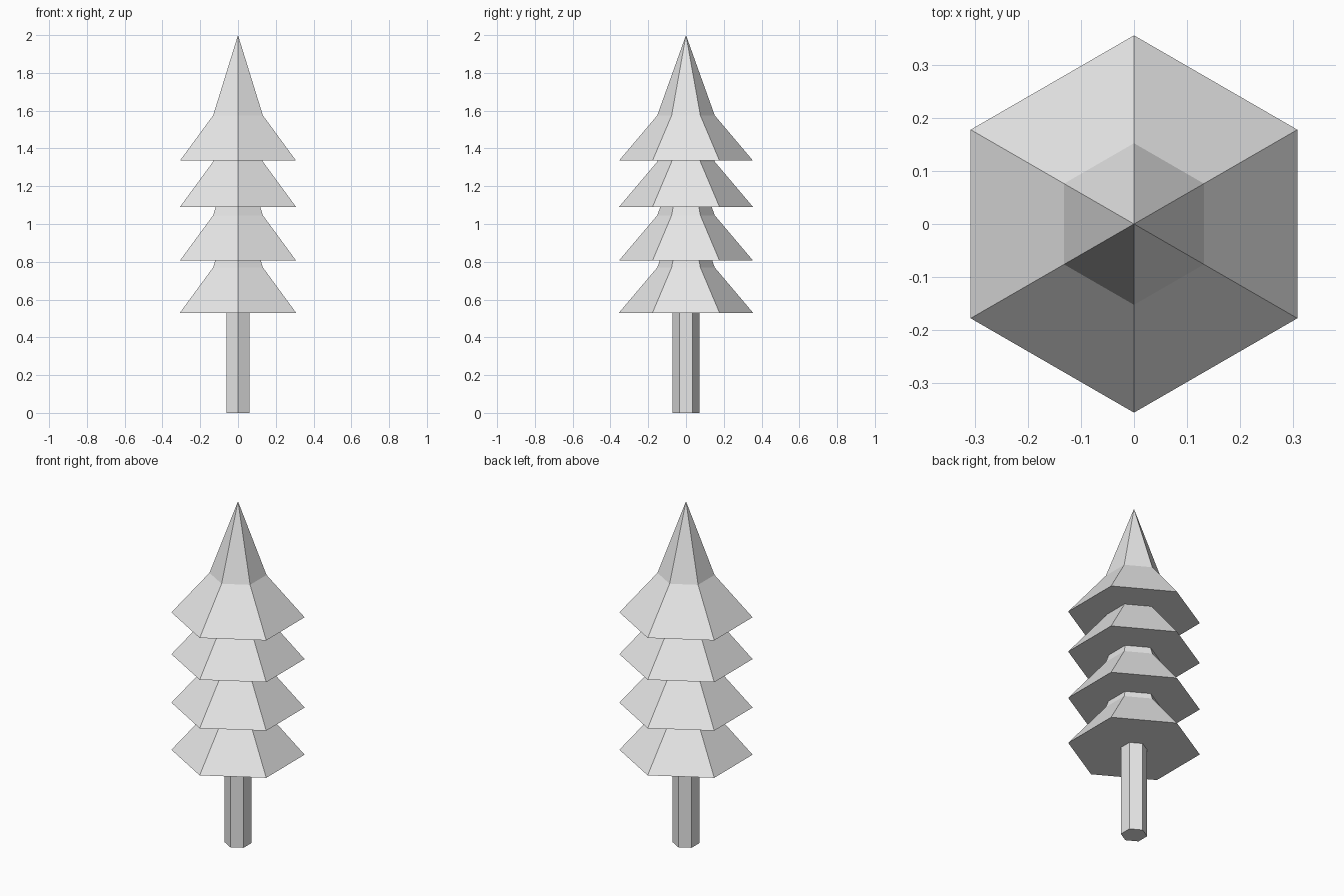
import bpy
import bmesh
from math import cos, sin, pi

cube = bpy.data.objects.get("Cube")
if cube:
    bpy.data.objects.remove(cube)

SIDES = 6

# One flat grey for the whole tree
grey = bpy.data.materials.new("light_grey")
grey.use_nodes = True
colour = (0.8, 0.8, 0.8, 1)
grey.diffuse_color = colour
grey.node_tree.nodes["Principled BSDF"].inputs["Base Color"].default_value = colour


def hex_lathe(name, profile, z):
    """Closed six-sided solid from (radius, height) pairs; radius 0 makes a tip."""
    bm = bmesh.new()
    rings = []
    for r, h in profile:
        count = SIDES if r > 0 else 1
        rings.append([bm.verts.new((r * cos(pi / 2 + 2 * pi * i / SIDES),
                                    r * sin(pi / 2 + 2 * pi * i / SIDES), h))
                      for i in range(count)])
    bm.faces.new(rings[0][::-1])
    for low, high in zip(rings, rings[1:]):
        for i in range(SIDES):
            j = (i + 1) % SIDES
            top = [high[0]] if len(high) == 1 else [high[j], high[i]]
            bm.faces.new([low[i], low[j]] + top)
    if len(rings[-1]) > 1:
        bm.faces.new(rings[-1])
    bmesh.ops.recalc_face_normals(bm, faces=bm.faces)
    mesh = bpy.data.meshes.new(name)
    bm.to_mesh(mesh)
    bm.free()
    mesh.materials.append(grey)
    obj = bpy.data.objects.new(name, mesh)
    obj.location.z = z
    bpy.context.collection.objects.link(obj)
    return obj


# Trunk, ending just inside the lowest tier
hex_lathe("trunk", [(0.071, 0), (0.071, 0.6)], 0)

# Stacked foliage tiers: flared skirt, then a steep tip
tier = [(0.355, 0), (0.152, 0.24), (0, 0.665)]
for n, base in enumerate((0.53, 0.806, 1.09, 1.335), 1):
    hex_lathe(f"foliage_tier_{n}", tier, base)
